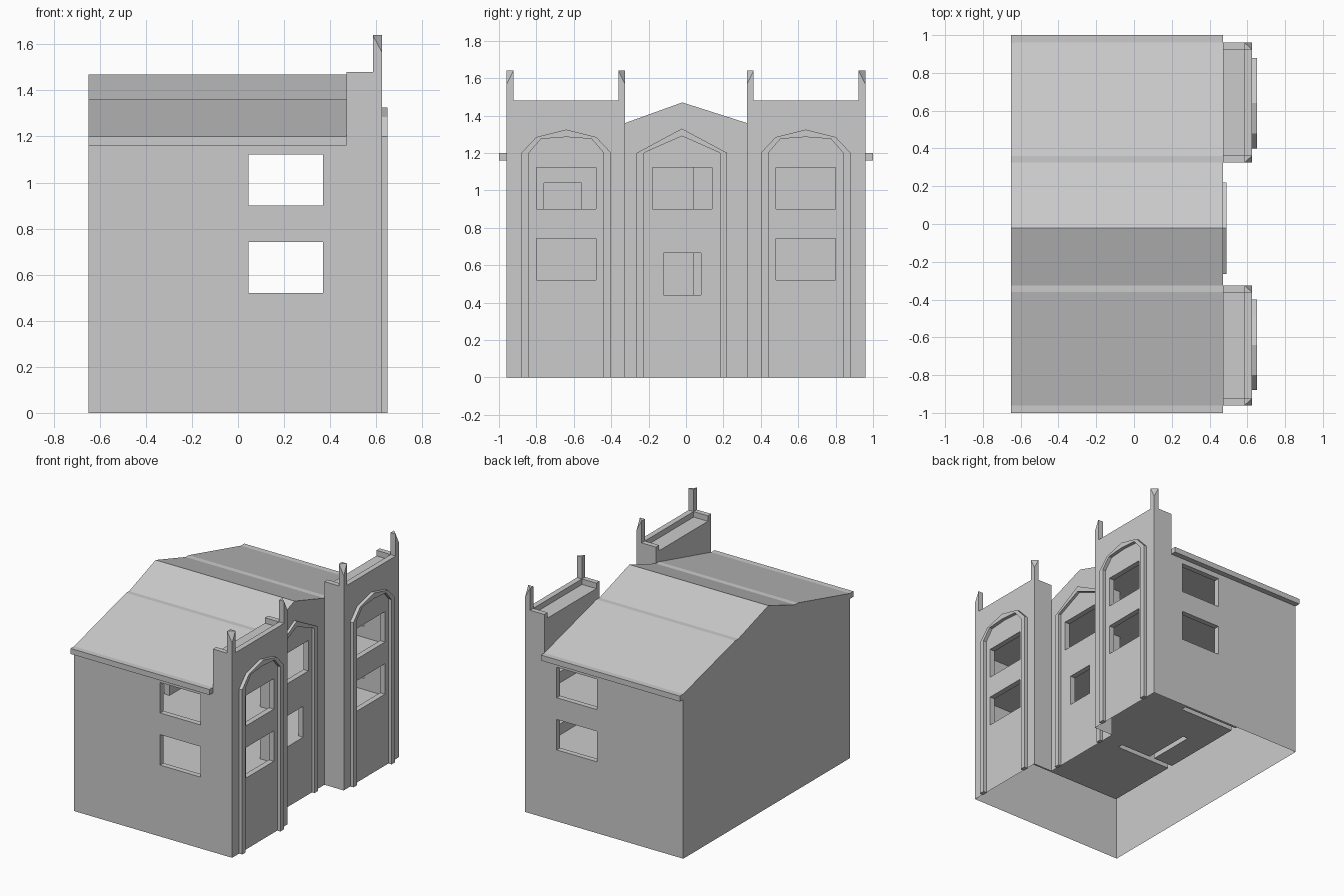
import bpy, bmesh

if "Cube" in bpy.data.objects:
    bpy.data.objects.remove(bpy.data.objects["Cube"])

stone = bpy.data.materials.new("grey_stone")
stone.diffuse_color = (0.6, 0.6, 0.6, 1)
stone.use_nodes = True
stone.node_tree.nodes["Principled BSDF"].inputs["Base Color"].default_value = stone.diffuse_color


def add(name, bm):
    bmesh.ops.recalc_face_normals(bm, faces=bm.faces)
    me = bpy.data.meshes.new(name)
    bm.to_mesh(me)
    bm.free()
    me.materials.append(stone)
    ob = bpy.data.objects.new(name, me)
    bpy.context.scene.collection.objects.link(ob)
    return ob


def prism(name, pts, x0, x1):
    """Extrude a (y, z) outline along x."""
    bm = bmesh.new()
    f = bm.faces.new([bm.verts.new((x0, y, z)) for y, z in pts])
    r = bmesh.ops.extrude_face_region(bm, geom=[f])
    for v in r["geom"]:
        if isinstance(v, bmesh.types.BMVert):
            v.co.x = x1
    return add(name, bm)


def box(name, x0, x1, y0, y1, z0, z1):
    y0, y1 = min(y0, y1), max(y0, y1)
    return prism(name, [(y0, z0), (y1, z0), (y1, z1), (y0, z1)], x0, x1)


def combine(target, other, op):
    """Boolean, baked straight into the target."""
    m = target.modifiers.new("bool", 'BOOLEAN')
    m.operation, m.solver, m.object = op, 'EXACT', other
    bpy.context.view_layer.update()
    dg = bpy.context.evaluated_depsgraph_get()
    me = bpy.data.meshes.new_from_object(target.evaluated_get(dg))
    target.modifiers.clear()
    target.data = me
    bpy.data.objects.remove(other)


def cut(target, *dims):
    combine(target, box("cutter", *dims), 'DIFFERENCE')


# Main block with overhanging eaves and flat strips in the roof
half = [(0.96, 0), (0.96, 1.16), (1, 1.16), (1, 1.2), (0.96, 1.2), (0.36, 1.36), (0.325, 1.36)]
shell = prism("building_shell", half + [(-0.02, 1.47)] + [(-y, z) for y, z in reversed(half)],
              -0.65, 0.47)

# Front towers with a sunken roof behind the parapet
for s in (-1, 1):
    tower = box("tower", 0.47, 0.625, s * 0.325, s * 0.96, 0, 1.48)
    cut(tower, 0.4, 0.585, s * 0.362, s * 0.923, 1.44, 1.6)
    combine(shell, tower, 'UNION')

# Rooms on two storeys
for z0, z1 in ((0.44, 0.78), (0.82, 1.14)):
    cut(shell, -0.16, 0.43, -0.92, 0.92, z0, z1)
    for s in (-1, 1):
        cut(shell, 0.40, 0.585, s * 0.36, s * 0.92, z0, z1)
    cut(shell, -0.61, -0.1, 0.36, 0.92, z0, z1)
    cut(shell, -0.41, -0.1, -0.32, 0.32, z0, z1)
    cut(shell, -0.61, -0.45, -0.32, 0.32, z0, z1)
    cut(shell, -0.5, -0.38, 0.04, 0.32, z0, z1)
cut(shell, -0.61, -0.1, -0.92, -0.36, 0.44, 0.78)
cut(shell, -0.61, -0.2, -0.92, -0.36, 0.82, 1.14)
cut(shell, -0.25, -0.1, -0.76, -0.56, 0.82, 1.04)

# Windows on towers and sides, then the middle bay
for s in (-1, 1):
    for z in (0.52, 0.90):
        cut(shell, 0.55, 0.7, s * 0.48, s * 0.80, z, z + 0.222)
        cut(shell, 0.045, 0.37, s * 0.9, s * 1.1, z, z + 0.222)
cut(shell, 0.40, 0.55, -0.18, 0.14, 0.90, 1.122)
cut(shell, 0.40, 0.55, -0.12, 0.08, 0.44, 0.665)

# Open underside
bm = bmesh.new()
bm.from_mesh(shell.data)
bmesh.ops.delete(bm, geom=[f for f in bm.faces if all(v.co.z < 1e-4 for v in f.verts)],
                 context='FACES')
bm.to_mesh(shell.data)
bm.free()


# Arched trims: outer outline followed by inner outline
def arch(name, cy, outer, inner, x0, x1):
    def full(h, top):
        return ([(cy - y, z) for y, z in h] + [(cy, top)]
                + [(cy + y, z) for y, z in reversed(h)])
    prism(name, full(*outer) + full(*inner)[::-1], x0, x1)


for s in (-1, 1):
    arch("tower_arch_trim", s * 0.64,
         ([(0.24, 0), (0.24, 1.2), (0.16, 1.285)], 1.325),
         ([(0.2, 0), (0.2, 1.2), (0.135, 1.275)], 1.285), 0.62, 0.65)
arch("middle_arch_trim", -0.022, ([(0.242, 0), (0.242, 1.2)], 1.33),
     ([(0.203, 0), (0.203, 1.2)], 1.29), 0.465, 0.49)

# Corner pinnacles with the outer front corner cut down
for s in (-1, 1):
    for y_out, y_in in ((0.96, 0.923), (0.325, 0.362)):
        bm = bmesh.new()
        for x in (0.585, 0.625):
            for y in (y_out, y_in):
                low = x > 0.6 and y == y_out
                bm.verts.new((x, s * y, 1.48))
                bm.verts.new((x, s * y, 1.565 if low else 1.64))
        bmesh.ops.convex_hull(bm, input=bm.verts)
        add("pinnacle", bm)
